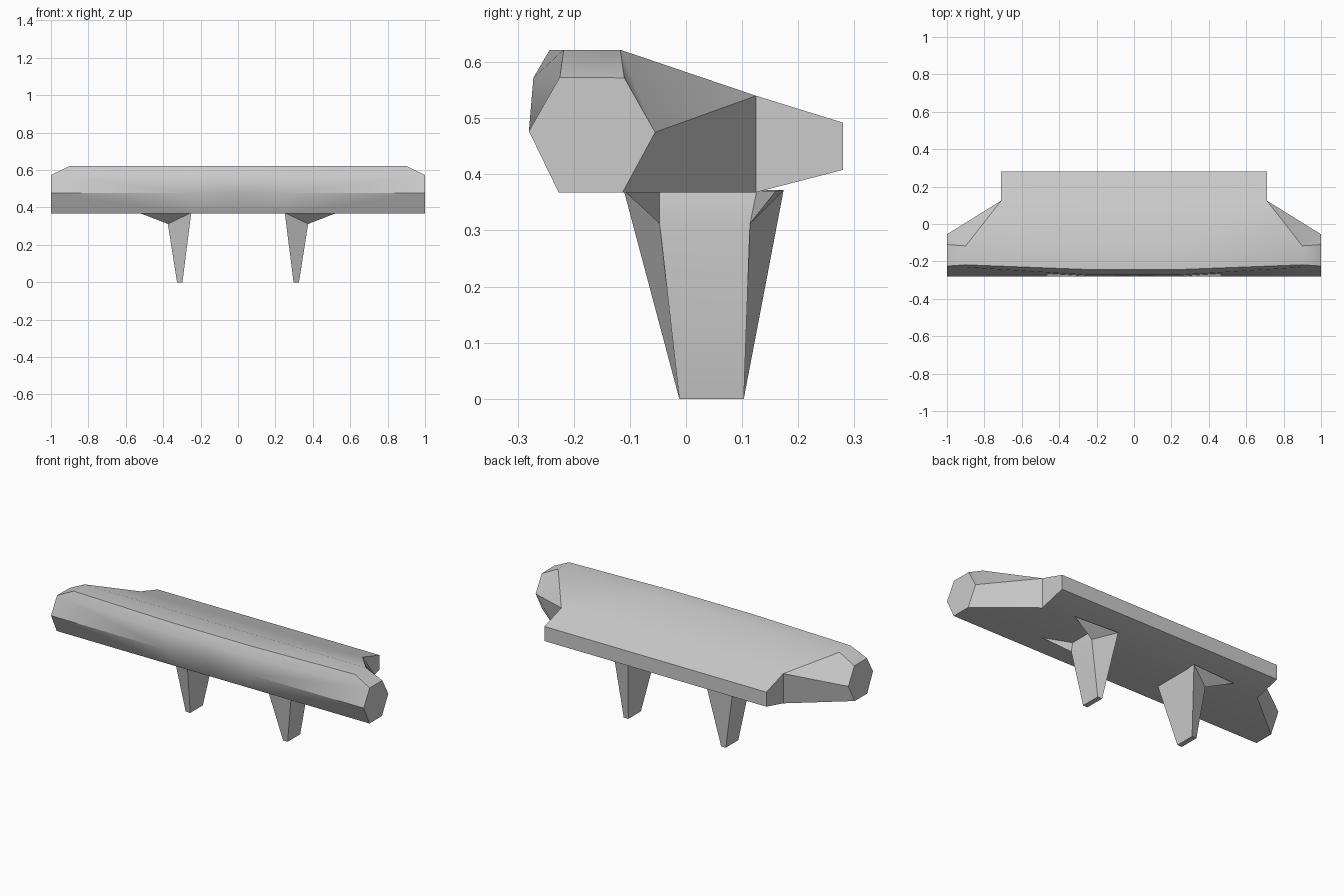
import bpy, bmesh

if "Cube" in bpy.data.objects:
    bpy.data.objects.remove(bpy.data.objects["Cube"])


def finish(name, bm, angle):
    """Turn a half mesh into an object mirrored across x = 0."""
    bmesh.ops.recalc_face_normals(bm, faces=bm.faces)
    mesh = bpy.data.meshes.new(name)
    bm.to_mesh(mesh)
    bm.free()
    obj = bpy.data.objects.new(name, mesh)
    bpy.context.collection.objects.link(obj)
    bpy.ops.object.select_all(action='DESELECT')
    obj.select_set(True)
    bpy.context.view_layer.objects.active = obj
    bpy.ops.object.shade_smooth_by_angle(angle=angle)
    mod = obj.modifiers.new("mirror", 'MIRROR')
    mod.use_clip = True
    return obj


# Wing-like body: a central profile lofted to a faceted end
F, FU, T1, T2, B, K1, K2, L1, L2, L0 = range(10)
middle = [(-.28, .477), (-.272, .572), (-.243, .622), (-.117, .622), (.125, .54),
          (.28, .492), (.28, .408), (.125, .368), (-.113, .368), (-.227, .368)]
end_x = [1, 1, .9, .9, .71, .71, .71, .71, 1, 1]
end = list(middle)
end[FU] = (-.225, .573)
end[T1] = (-.218, .622)

bm = bmesh.new()
rings = [[bm.verts.new((x, y, z)) for y, z in middle] for x in (0, .25)]
e = [bm.verts.new((x, y, z)) for x, (y, z) in zip(end_x, end)]
rings.append(e)
for a, b in zip(rings, rings[1:]):
    for i in range(10):
        j = (i + 1) % 10
        bm.faces.new((a[i], a[j], b[j], b[i]))

# Hexagonal tip, chamfer, swept rear side and squared rear wall
tip_top = bm.verts.new((1, -.11, .572))
tip_back = bm.verts.new((1, -.055, .475))
for face in ((e[FU], tip_top, tip_back, e[L2], e[L0], e[F]),
             (e[FU], e[T1], e[T2], tip_top),
             (e[T2], tip_back, tip_top),
             (e[T2], e[B], tip_back),
             (tip_back, e[B], e[L1], e[L2]),
             (e[B], e[K1], e[K2], e[L1])):
    bm.faces.new(face)
finish("body", bm, 0.65)

# Tapered legs with two bracing prongs flaring outward under the body
bm = bmesh.new()
sides = []
for yb, y_in, y_out, y_tip, y_notch in ((-.012, -.111, -.047, -.11, -.047),
                                        (.103, .174, .114, .16, .126)):
    sides.append([bm.verts.new(c) for c in (
        (.297, yb, 0), (.326, yb, 0), (.375, y_out, .312),
        (.525, y_tip, .37), (.365, y_notch, .37), (.25, y_in, .372))])
a, b = sides
for s in sides:
    bm.faces.new((s[0], s[1], s[2], s[5]))
    bm.faces.new((s[2], s[3], s[5]))
    bm.faces.new((s[2], s[4], s[3]))
    bm.faces.new((s[3], s[4], s[5]))
for i, j in ((0, 1), (1, 2), (2, 4), (4, 5), (5, 0)):
    bm.faces.new((a[i], a[j], b[j], b[i]))
finish("legs", bm, 0.5)
